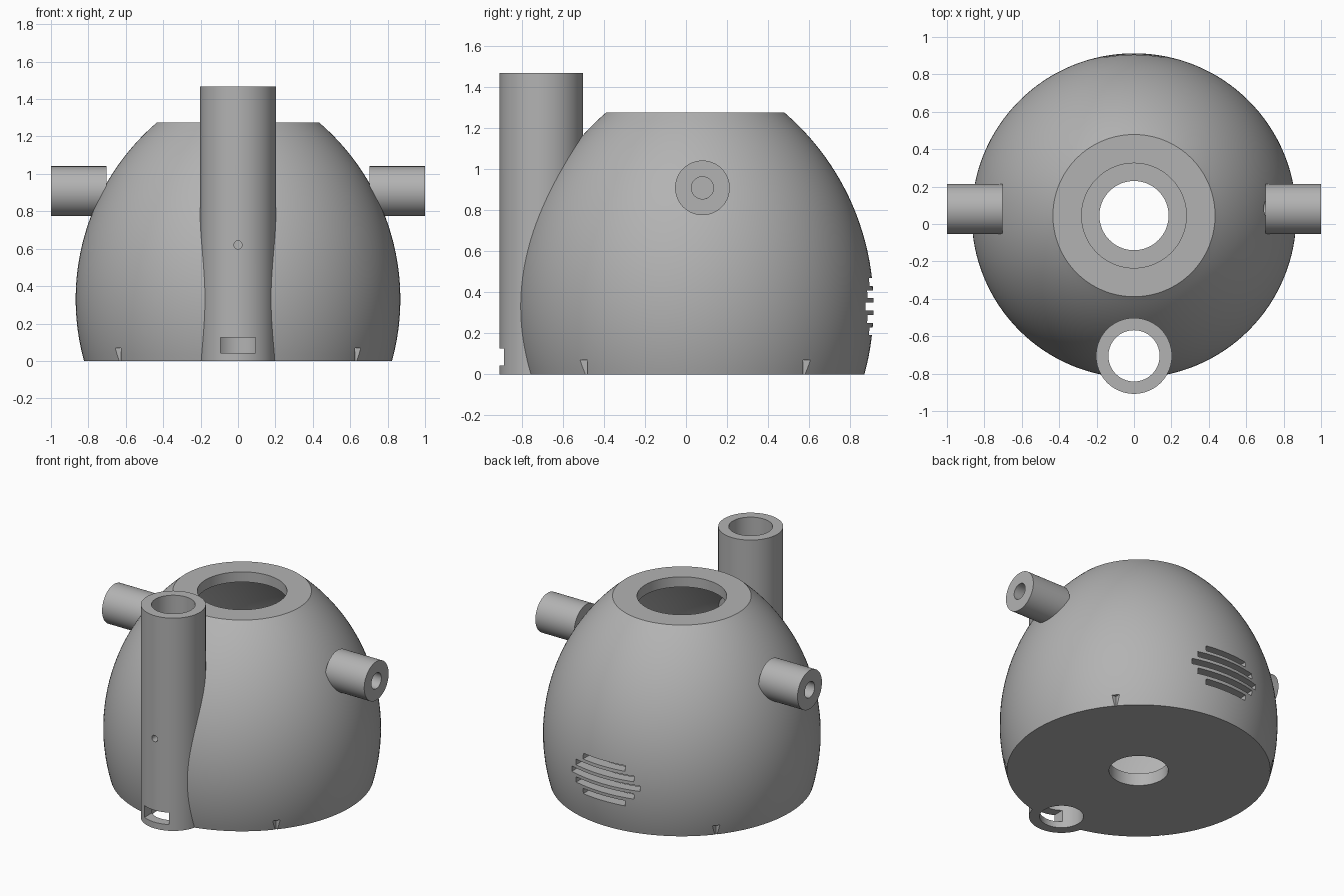
import bpy, bmesh, math
from mathutils import Matrix, Vector

if "Cube" in bpy.data.objects:
    bpy.data.objects.remove(bpy.data.objects["Cube"], do_unlink=True)

grey = bpy.data.materials.new("plain grey")
grey.use_nodes = True
COLOR = (0.45, 0.45, 0.45, 1)
grey.diffuse_color = COLOR
grey.node_tree.nodes["Principled BSDF"].inputs["Base Color"].default_value = COLOR

BODY_Y = 0.045                        # body axis
TUBE_Y = -0.705                       # front tube axis
PIPE_Y, PIPE_Z = 0.08, 0.908          # side pipe axis
SEG = 128


def add_object(name, bm):
    bmesh.ops.recalc_face_normals(bm, faces=bm.faces)
    mesh = bpy.data.meshes.new(name)
    bm.to_mesh(mesh)
    bm.free()
    mesh.materials.append(grey)
    obj = bpy.data.objects.new(name, mesh)
    bpy.context.collection.objects.link(obj)
    return obj


def lathe(name, profile, matrix):
    """Revolve a closed (radius, height) profile around z, then place it."""
    bm = bmesh.new()
    verts = [bm.verts.new((r, 0, z)) for r, z in profile]
    edges = [bm.edges.new((v, verts[i - 1])) for i, v in enumerate(verts)]
    bmesh.ops.spin(bm, geom=verts + edges, cent=(0, 0, 0), axis=(0, 0, 1),
                   angle=math.tau, steps=SEG, use_merge=True)
    bmesh.ops.remove_doubles(bm, verts=bm.verts, dist=1e-5)
    bm.transform(matrix)
    return add_object(name, bm)


def hollow(name, outer, bore, z0, z1, matrix):
    return lathe(name, [(outer, z0), (outer, z1), (bore, z1), (bore, z0)], matrix)


def rod(radius, start, end):
    """Solid cylinder between two points."""
    start, end = Vector(start), Vector(end)
    axis = end - start
    bm = bmesh.new()
    bmesh.ops.create_cone(bm, cap_ends=True, segments=64, radius1=radius,
                          radius2=radius, depth=axis.length)
    bm.transform(Matrix.Translation((start + end) / 2)
                 @ axis.to_track_quat("Z", "Y").to_matrix().to_4x4())
    return add_object("cutter", bm)


def box(low, high):
    low, high = Vector(low), Vector(high)
    bm = bmesh.new()
    bmesh.ops.create_cube(bm, size=1)
    bm.transform(Matrix.Translation((low + high) / 2)
                 @ Matrix.Diagonal((*(high - low), 1)))
    return add_object("cutter", bm)


def cut(obj, cutters):
    """Subtract each cutter and discard it."""
    bpy.context.view_layer.objects.active = obj
    for cutter in cutters:
        cutter.hide_render = True
        mod = obj.modifiers.new("cut", "BOOLEAN")
        mod.operation, mod.solver, mod.object = "DIFFERENCE", "EXACT", cutter
        bpy.ops.object.modifier_apply(modifier=mod.name)
        bpy.data.objects.remove(cutter, do_unlink=True)


# Hollow domed body with an open top and a hole in its floor
ARC_R, ARC_Z, ARC_X = 1.245, 0.33, -0.377
WALL, FLOOR, TOP = 0.07, 0.085, 1.275


def arc(radius, z0, z1, steps=40):
    heights = [z0 + (z1 - z0) * i / steps for i in range(steps + 1)]
    return [(ARC_X + math.sqrt(radius ** 2 - (z - ARC_Z) ** 2), z) for z in heights]


profile = arc(ARC_R, 0, TOP) + [(0.28, TOP), (0.28, TOP - WALL)]
profile += arc(ARC_R - WALL, TOP - WALL, FLOOR) + [(0.185, FLOOR), (0.185, 0)]
body = lathe("body", profile, Matrix.Translation((0, BODY_Y, 0)))

# Room for the front tube, and blind ends of the side pipe bores
cutters = [rod(0.19, (0, TUBE_Y, -0.1), (0, TUBE_Y, 1.6))]
for s in (-1, 1):
    cutters.append(rod(0.054, (s * 0.68, PIPE_Y, PIPE_Z), (s * 1.1, PIPE_Y, PIPE_Z)))

# Back vent slots
for i, half in enumerate((0.16, 0.22, 0.26, 0.22, 0.16)):
    z = 0.21 + 0.06 * i
    cutters.append(box((-half, 0.7, z - 0.019), (half, 1.0, z + 0.019)))

# Four corner notches at the base
for sx in (-1, 1):
    for sy in (-1, 1):
        xs = sorted((sx * 0.626, sx * 0.75))
        ys = sorted((BODY_Y + sy * 0.524, BODY_Y + sy * 0.65))
        cutters.append(box((xs[0], ys[0], -0.05), (xs[1], ys[1], 0.07)))
cut(body, cutters)

# Front tube with a bottom slot and a pin hole
tube = hollow("front_tube", 0.203, 0.137, 0, 1.467, Matrix.Translation((0, TUBE_Y, 0)))
cut(tube, [box((-0.093, -1.0, 0.043), (0.093, -0.75, 0.125)),
           rod(0.022, (0, -1.0, 0.62), (0, -0.75, 0.62))])

# Side pipes
parts = [body, tube]
for side, s in (("left", 1), ("right", -1)):
    place = Matrix.Translation((0, PIPE_Y, PIPE_Z)) @ Matrix.Rotation(s * math.pi / 2, 4, "Y")
    parts.append(hollow(side + "_pipe", 0.133, 0.054, 0.703, 1.0, place))

# Smooth curved walls, crisp rims
bpy.ops.object.select_all(action="DESELECT")
for obj in parts:
    obj.select_set(True)
bpy.context.view_layer.objects.active = body
bpy.ops.object.shade_smooth_by_angle(angle=math.radians(30))
